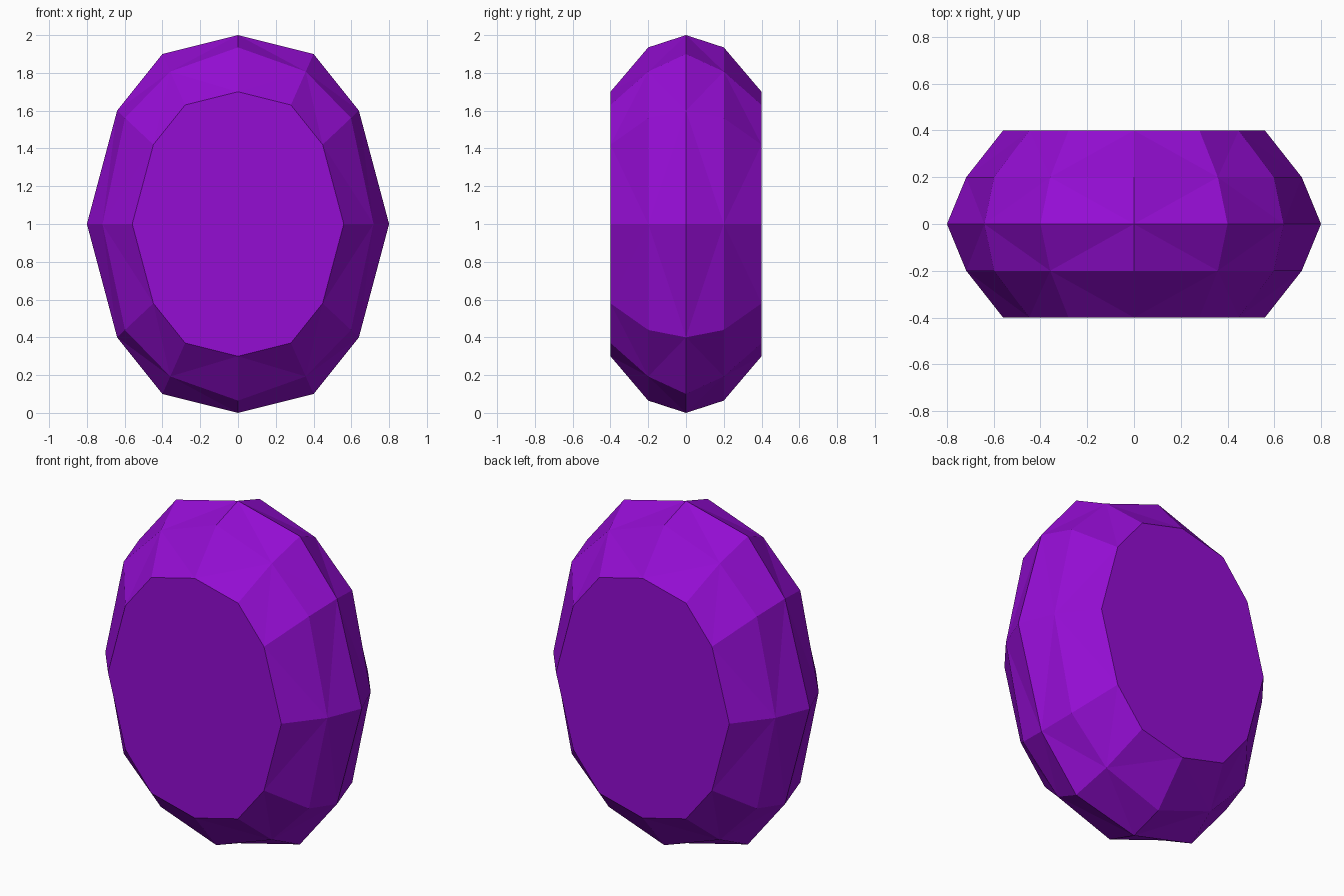
import bpy, bmesh

if "Cube" in bpy.data.objects:
    bpy.data.objects.remove(bpy.data.objects["Cube"])

# Quarter outline of the gem girdle (x, z from centre), mirrored to 12 points
q = [(0, 1), (0.4, 0.9), (0.64, 0.6), (0.8, 0)]
right = q + [(x, -z) for x, z in q[2::-1]]
outline = right + [(-x, z) for x, z in right[5:0:-1]]

mat = bpy.data.materials.new("violet")
mat.diffuse_color = (0.296, 0.004, 0.651, 1)
mat.use_nodes = True
mat.node_tree.nodes["Principled BSDF"].inputs["Base Color"].default_value = mat.diffuse_color

bm = bmesh.new()


def ring(y, even, odd):
    return [bm.verts.new((x * s, y, 1 + z * s))
            for i, (x, z) in enumerate(outline)
            for s in [odd if i % 2 else even]]


girdle = ring(0, 1, 1)
for side in (-1, 1):
    # Crown facets fan out around every odd point of the middle ring
    mid = ring(0.2 * side, 0.935, 0.897)
    table = ring(0.4 * side, 0.7, 0.7)
    for outer, inner in ((girdle, mid), (mid, table)):
        for i in range(12):
            j = (i + 1) % 12
            a, b, c, d = outer[i], outer[j], inner[j], inner[i]
            mid_odd_first = bool(i % 2)
            # diagonal a-c or b-d, whichever touches the odd middle point
            use_ac = mid_odd_first == (outer is mid)
            tris = ((a, b, c), (a, c, d)) if use_ac else ((a, b, d), (b, c, d))
            for t in tris:
                bm.faces.new(t)
    # Flat table face
    bm.faces.new(table)

bmesh.ops.recalc_face_normals(bm, faces=bm.faces)
me = bpy.data.meshes.new("gem")
bm.to_mesh(me)
bm.free()
me.materials.append(mat)
bpy.context.collection.objects.link(bpy.data.objects.new("gem", me))
